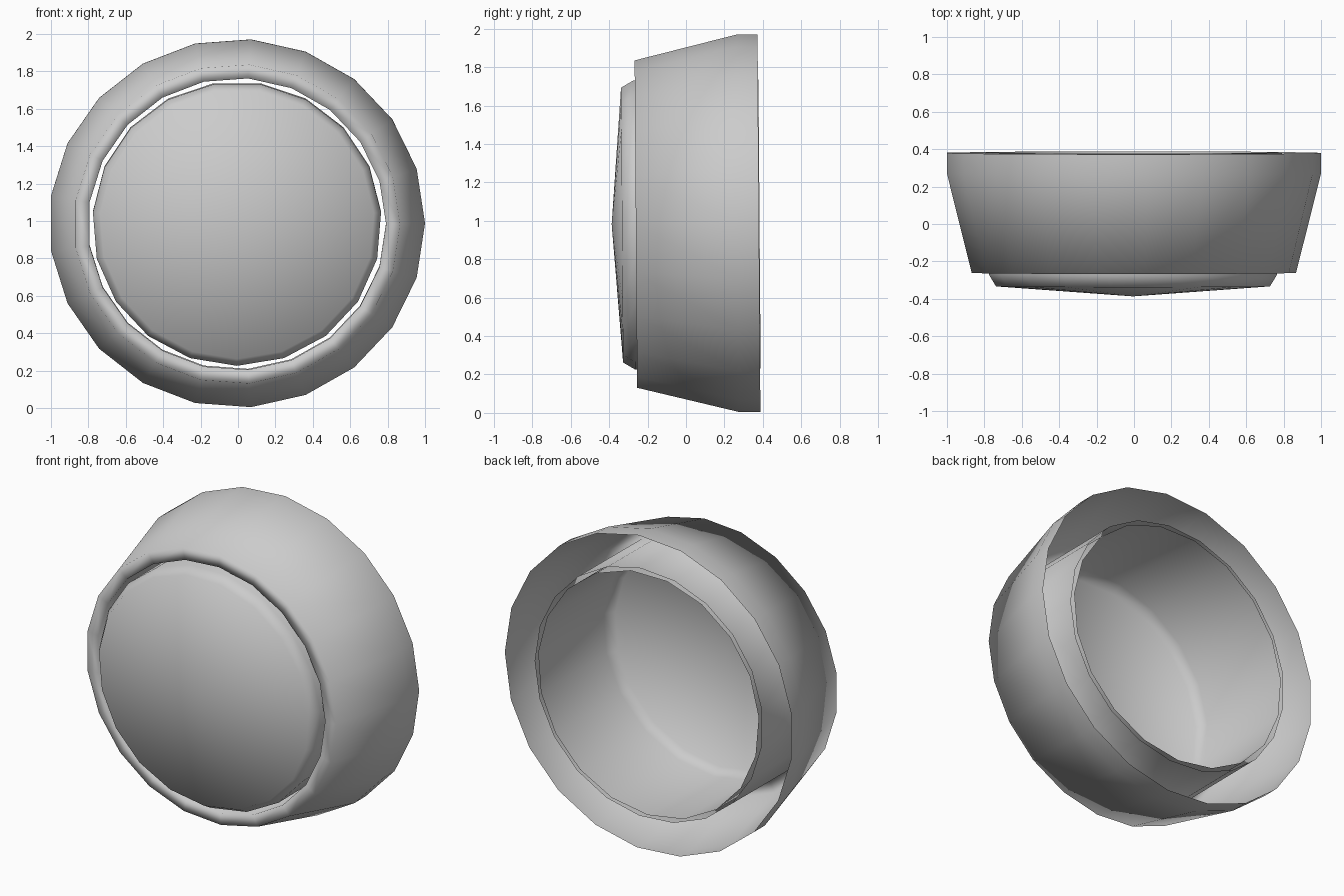
import bpy, bmesh, math

if "Cube" in bpy.data.objects:
    bpy.data.objects.remove(bpy.data.objects["Cube"])

grey = bpy.data.materials.new("light grey")
grey.diffuse_color = (0.6, 0.6, 0.6, 1)
grey.use_nodes = True
grey.node_tree.nodes["Principled BSDF"].inputs["Base Color"].default_value = grey.diffuse_color

CX, CZ = -0.0055, 0.985   # axis position
SQUASH = 0.98             # slightly oval in height
LEAN = 0.0076             # slight forward lean


def lathe(name, profile, sides, start):
    """Spin a (radius, y) profile around the y axis; radius 0 makes a pole."""
    bm = bmesh.new()

    def vert(r, y, a):
        x, z = r * math.cos(a), r * math.sin(a) * SQUASH
        return bm.verts.new((CX + x, y - LEAN * z, CZ + z + LEAN * y))

    rings = []
    for r, y in profile:
        if r == 0:
            rings.append([vert(0, y, 0)] * sides)
        else:
            rings.append([vert(r, y, start + math.tau * i / sides)
                          for i in range(sides)])
    for a, b in zip(rings, rings[1:]):
        for i in range(sides):
            j = (i + 1) % sides
            loop = list(dict.fromkeys((a[i], a[j], b[j], b[i])))
            bm.faces.new(loop).smooth = True
    bmesh.ops.recalc_face_normals(bm, faces=bm.faces)
    # the profile runs front to back on the outside: make the widest face point outward
    f = max(bm.faces, key=lambda f: f.calc_center_median().x)
    if f.normal.x < 0:
        bmesh.ops.reverse_faces(bm, faces=bm.faces)
    mesh = bpy.data.meshes.new(name)
    bm.to_mesh(mesh)
    bm.free()
    mesh.materials.append(grey)
    obj = bpy.data.objects.new(name, mesh)
    bpy.context.collection.objects.link(obj)


# Flared housing: outer shell, front lip and inner tube, open at the back
lathe("housing", [(1.0055, 0.38), (1.0055, 0.27), (0.872, -0.261),
                  (0.797, -0.261), (0.797, 0.38)], 21, 0)

# Hollow button cap with a bevelled, shallow domed front
lathe("button_cap", [(0, -0.387), (0.735, -0.333), (0.773, -0.27),
                     (0.773, 0.383)], 19, -math.pi / 2)
